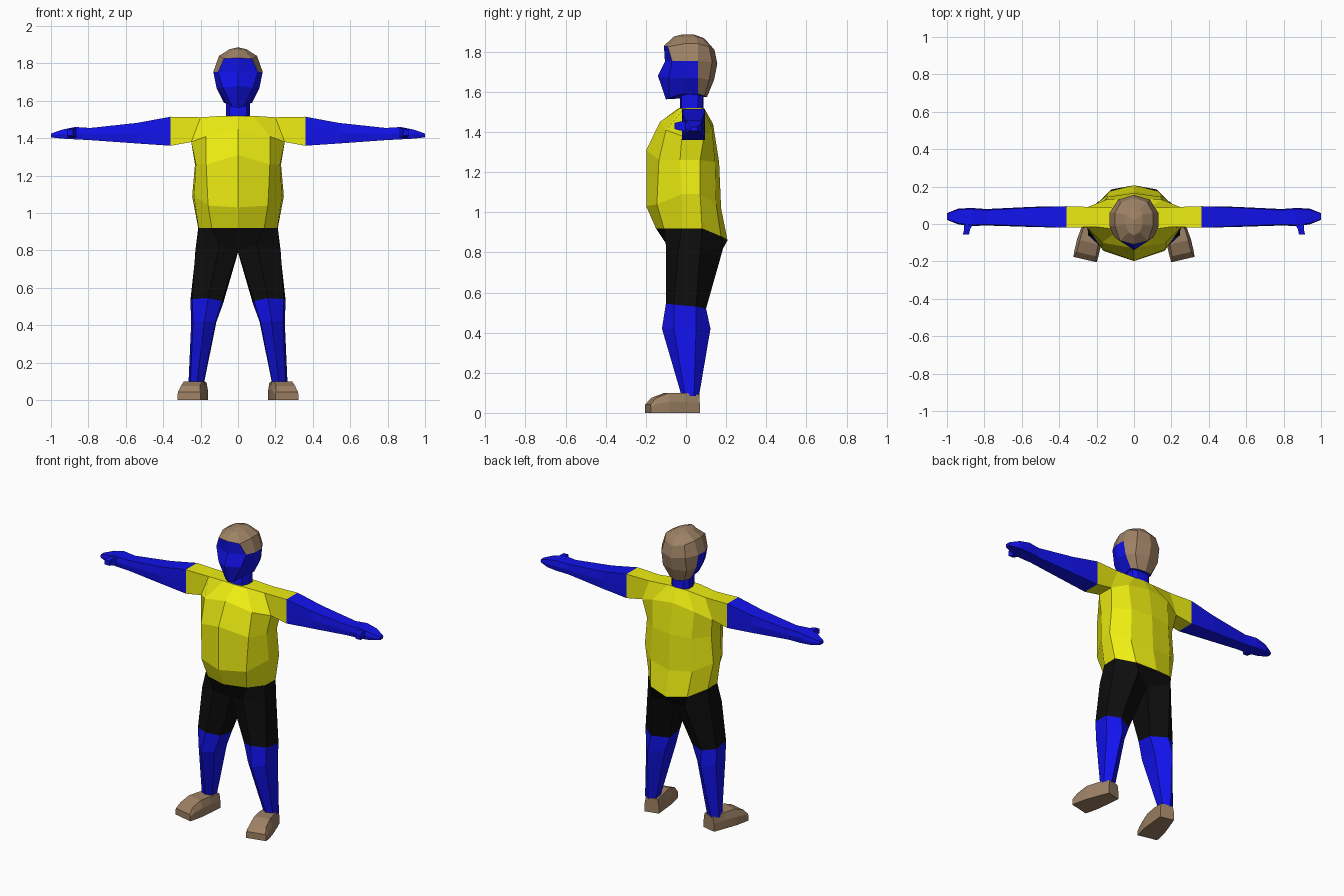
import bpy
from math import sin, cos, radians


def material(name, rgb):
    m = bpy.data.materials.new(name)
    m.diffuse_color = (*rgb, 1)
    return m


BLUE = material("blue_skin", (0.006, 0.006, 0.85))
YELLOW = material("yellow_cloth", (0.85, 0.85, 0.006))
BLACK = material("black_cloth", (0.004, 0.004, 0.004))
BROWN = material("brown", (0.34, 0.22, 0.13))


def loft(name, rings, mats, closed=True, start=False, end=False, skip=(), pick=None):
    """Skin rings of 3D points with flat quads and mirror the result across x."""
    n = len(rings[0])
    verts = [p for r in rings for p in r]
    faces, slots = [], []
    for i in range(len(rings) - 1):
        for j in range(n if closed else n - 1):
            if (i, j) in skip:
                continue
            k = (j + 1) % n
            faces.append((i*n + j, i*n + k, (i+1)*n + k, (i+1)*n + j))
            slots.append(pick(i, j) if pick else 0)
    if start:
        faces.append(tuple(reversed(range(n))))
        slots.append(0)
    if end:
        faces.append(tuple(range(len(verts) - n, len(verts))))
        slots.append(0)
    me = bpy.data.meshes.new(name)
    me.from_pydata(verts, [], faces)
    for m in mats:
        me.materials.append(m)
    for f, s in zip(me.polygons, slots):
        f.material_index = s
    me.validate()
    ob = bpy.data.objects.new(name, me)
    bpy.context.collection.objects.link(ob)
    mod = ob.modifiers.new("mirror", "MIRROR")
    mod.merge_threshold = 0.0005
    return ob


# Each half ring runs front centre -> side -> back centre
waist = [(0, -.15, .92), (.14, -.11, .92), (.21, -.02, .92),
         (.213, .08, .92), (.13, .175, .88), (0, .207, .86)]
crotch = [(0, -.07, .80), (.10, -.10, .83), (.228, -.04, .80),
          (.225, .07, .80), (.12, .185, .82), (0, .12, .79)]
knee = [(.085, -.06, .53), (.16, -.10, .545), (.245, -.06, .54),
        (.255, .05, .53), (.18, .10, .52), (.08, .05, .515)]
calf = [(.12, -.07, .42), (.18, -.12, .42), (.24, -.06, .42),
        (.25, .05, .42), (.19, .122, .42), (.115, .05, .42)]
ankle = [(.185, 0, .085), (.22, -.022, .085), (.255, -.005, .085),
         (.265, .04, .085), (.225, .065, .085), (.183, .045, .085)]

# Shirt body, leaving the arm holes open
armhole = [(.25, -.02, 1.38), (.25, .09, 1.38), (.20, .09, 1.512), (.20, -.015, 1.512)]
belly = [(0, -.198, 1.03), (.16, -.145, 1.04), (.235, -.02, 1.09),
         (.245, .07, 1.09), (.15, .15, 1.04), (0, .175, 1.02)]
chest = [(0, -.198, 1.31), (.17, -.135, 1.26), (.225, -.03, 1.26),
         (.23, .07, 1.26), (.14, .145, 1.25), (0, .165, 1.25)]
upper = [(0, -.13, 1.45), (.17, -.10, 1.41), armhole[0],
         armhole[1], (.15, .13, 1.42), (0, .135, 1.44)]
collar = [(0, -.035, 1.52), (.08, -.03, 1.52), armhole[3],
          armhole[2], (.07, .085, 1.52), (0, .09, 1.52)]
loft("shirt", [waist, belly, chest, upper, collar], [YELLOW],
     closed=False, end=True, skip={(3, 2)})

# Sleeves
cuff = [(.36, -.02, 1.36), (.36, .095, 1.36), (.36, .095, 1.515), (.36, -.02, 1.515)]
loft("sleeves", [armhole, cuff], [YELLOW])

# Shorts: legs closed inside, open at the centre plane above the crotch
loft("shorts", [knee, crotch, waist], [BLACK], skip={(1, 5)})

# Lower legs
loft("lower_legs", [ankle, calf, knee], [BLUE])


# Arms and hands, lofted outward along x
def arm_ring(x, y0, y1, z0, z1, bulge):
    zm = (z0 + z1) / 2
    return [(x, y0, z0), (x, y1, z0), (x, y1 + bulge, zm),
            (x, y1, z1), (x, y0, z1), (x, y0 - bulge, zm)]


loft("arms", [arm_ring(*a) for a in (
    (.36, -.02, .095, 1.36, 1.515, 0),
    (.54, -.012, .088, 1.372, 1.482, .004),
    (.79, -.002, .074, 1.39, 1.455, .006),
    (.87, -.005, .08, 1.394, 1.46, .006),
    (.94, .004, .076, 1.398, 1.446, .006),
    (1.0, .025, .055, 1.405, 1.425, .003))], [BLUE], end=True)

# Thumbs
loft("thumbs", [[(x0, y, z0), (x1, y, z0), (x1, y, z1), (x0, y, z1)]
                for y, x0, x1, z0, z1 in (
    (.02, .85, .91, 1.402, 1.45),
    (-.03, .877, .908, 1.407, 1.452),
    (-.057, .882, .915, 1.415, 1.445))], [BLUE], end=True)


# Shoes, lofted heel to toe and turned outward
def shoe_ring(y, w, mid, wt, top):
    a = radians(13)
    pts = [(-w, 0), (w, 0), (w, mid), (wt, top), (-wt, top), (-w, mid)]
    return [(.218 + x*cos(a) - y*sin(a), x*sin(a) + y*cos(a), z) for x, z in pts]


loft("shoes", [shoe_ring(*s) for s in (
    (.06, .045, .05, .038, .092),
    (-.02, .056, .055, .046, .10),
    (-.10, .066, .055, .05, .10),
    (-.165, .066, .045, .052, .075),
    (-.195, .064, .03, .06, .042))], [BROWN], start=True, end=True)

# Neck
section = [(0, -.03), (.045, -.022), (.063, .02), (.063, .06), (.04, .083), (0, .088)]
loft("neck", [[(x, y, z) for x, y in section] for z in (1.51, 1.61)], [BLUE], closed=False)

# Head with flush hair: colour chosen per band and column
jaw = [(0, -.10, 1.563), (.03, -.085, 1.568), (.06, -.02, 1.59),
       (.075, .06, 1.59), (.05, .092, 1.58), (0, .105, 1.575)]
nose = [(0, -.14, 1.68), (.08, -.085, 1.67), (.115, -.01, 1.67),
        (.115, .06, 1.67), (.085, .115, 1.66), (0, .14, 1.66)]
brow = [(0, -.105, 1.75), (.106, -.07, 1.755), (.132, -.01, 1.755),
        (.13, .06, 1.755), (.085, .13, 1.75), (0, .156, 1.74)]
fringe = [(0, -.11, 1.83), (.075, -.09, 1.825), (.102, -.01, 1.84),
          (.102, .06, 1.84), (.07, .115, 1.825), (0, .142, 1.81)]
crown = [(0, -.06, 1.876), (.03, -.045, 1.872), (.045, -.005, 1.876),
         (.045, .05, 1.876), (.03, .08, 1.868), (0, .09, 1.868)]
peak = [(0, y, 1.886) for y in (-.02, -.01, 0, .02, .03, .04)]


def hair(i, j):
    return int(i >= 3 or j >= 3 or (i == 2 and j >= 1))


loft("head", [jaw, nose, brow, fringe, crown, peak], [BLUE, BROWN],
     closed=False, start=True, pick=hair)
